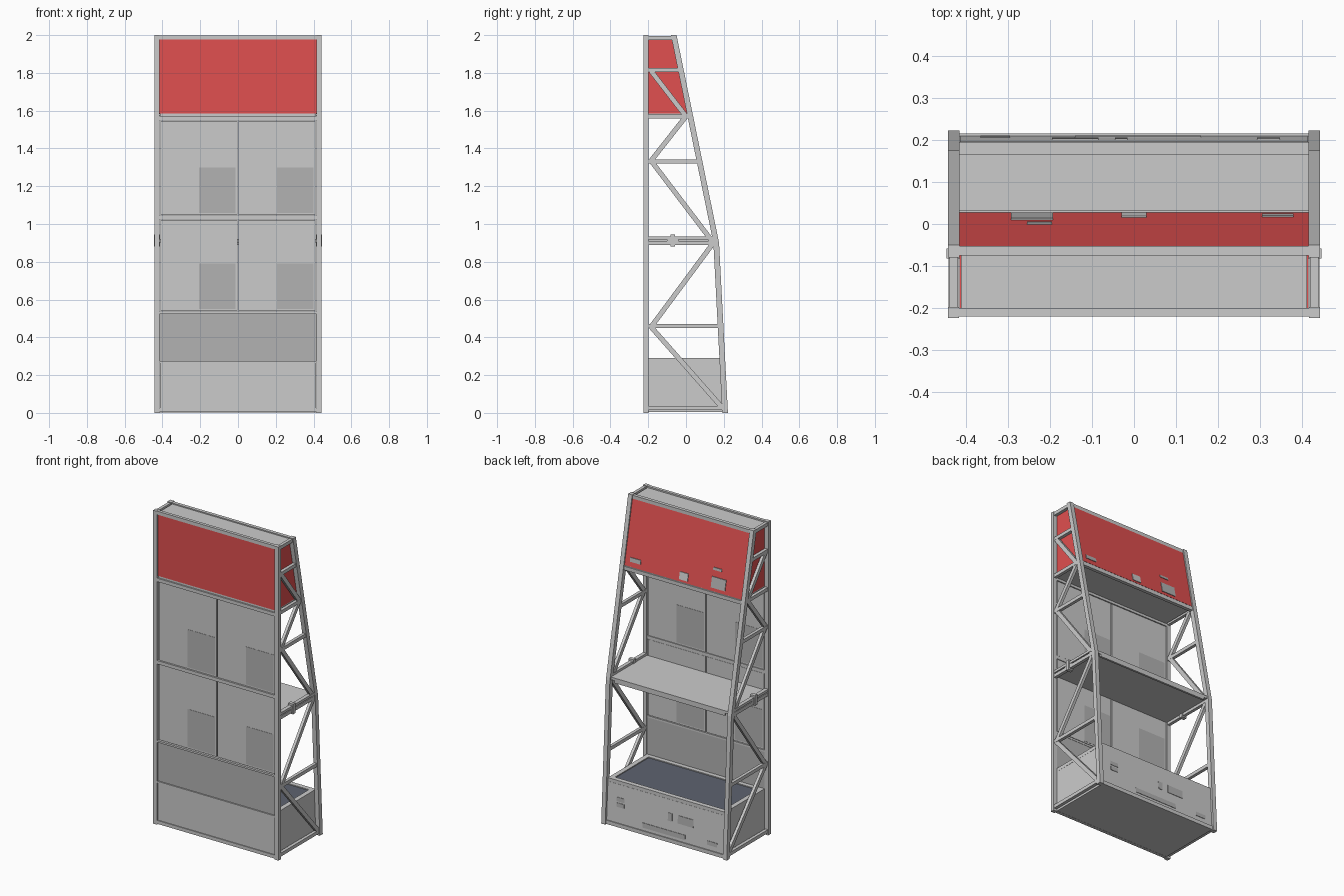
import bpy, bmesh
from mathutils import Vector, Matrix

if "Cube" in bpy.data.objects:
    bpy.data.objects.remove(bpy.data.objects["Cube"])

def material(name, rgb):
    m = bpy.data.materials.new(name)
    m.diffuse_color = (*rgb, 1)
    m.use_nodes = True
    m.node_tree.nodes["Principled BSDF"].inputs["Base Color"].default_value = m.diffuse_color
    return m

RED = material("red_panel", (0.75, 0.08, 0.08))
GLASS = material("dark_glass", (0.11, 0.125, 0.16))
SHADE = material("mid_grey", (0.45, 0.45, 0.45))

def finish(name, bm, mat=None):
    bmesh.ops.recalc_face_normals(bm, faces=bm.faces)
    me = bpy.data.meshes.new(name)
    bm.to_mesh(me)
    bm.free()
    ob = bpy.data.objects.new(name, me)
    bpy.context.collection.objects.link(ob)
    if mat:
        me.materials.append(mat)
    return ob

def box(name, x0, x1, y0, y1, z0, z1, mat=None):
    bm = bmesh.new()
    bmesh.ops.create_cube(bm, size=1, matrix=Matrix.LocRotScale(
        Vector((x0 + x1, y0 + y1, z0 + z1)) / 2, None, (x1 - x0, y1 - y0, z1 - z0)))
    return finish(name, bm, mat)

def prism(name, profile, x0, x1, mat=None):
    """Extrude a (y, z) outline along x."""
    bm = bmesh.new()
    f = bm.faces.new([bm.verts.new((x0, y, z)) for y, z in profile])
    r = bmesh.ops.extrude_face_region(bm, geom=[f])
    bmesh.ops.translate(bm, verts=[v for v in r["geom"] if isinstance(v, bmesh.types.BMVert)],
                        vec=(x1 - x0, 0, 0))
    return finish(name, bm, mat)

def strut(name, x, p, q, w, depth):
    """Bar between two (y, z) points in a side frame."""
    a, b = Vector(p), Vector(q)
    d = (b - a).normalized()
    n = Vector((-d.y, d.x)) * w / 2
    return prism(name, [a + n, b + n, b - n, a - n], x - depth / 2, x + depth / 2)

def rear_y(z):
    """Outer line of the kinked rear rail."""
    return 0.222 - 0.047 * z / 0.9 if z < 0.9 else 0.175 - 0.225 * (z - 0.9) / 1.1

def rear_plate(name, x, z, w, h, mat=None):
    """Small plate lying on the rear surface at height z."""
    pts = [(rear_y(k) + o - 0.012, k) for k, o in
           ((z - h / 2, -0.004), (z + h / 2, -0.004), (z + h / 2, 0.003), (z - h / 2, 0.003))]
    return prism(name, pts, x - w / 2, x + w / 2, mat)

# Side frames: upright, kinked rail, rungs and zigzag braces
RAIL_W = 0.03
for s, side in ((-1, "left"), (1, "right")):
    cx = s * 0.429
    box(f"front_post_{side}", cx - 0.013, cx + 0.013, -0.224, -0.198, 0, 2)
    zs = (0, 0.9, 2)
    prism(f"rear_rail_{side}", [(rear_y(z), z) for z in zs] +
          [(rear_y(z) - RAIL_W, z) for z in reversed(zs)], cx - 0.014, cx + 0.014)
    for i, z in enumerate((0.025, 0.46, 0.9, 1.33, 1.57, 1.815, 1.985)):
        strut(f"rung_{side}_{i}", cx, (-0.2, z), (rear_y(z) - 0.02, z), 0.022, 0.02)
    path = [(0.19, 0.03), (-0.185, 0.455), (0.145, 0.9), (-0.185, 1.335), (0.0, 1.57), (-0.185, 1.81)]
    for i in range(len(path) - 1):
        strut(f"brace_{side}_{i}", cx, path[i], path[i + 1], 0.026, 0.018)
    # Shelf side bars and clamp
    box(f"shelf_bar_{side}", cx - 0.012, cx + 0.012, -0.2, 0.14, 0.917, 0.933)
    box(f"shelf_clamp_{side}", cx - 0.017, cx + 0.017, -0.082, -0.058, 0.88, 0.945)
    box(f"clamp_pin_{side}", cx - 0.01, cx + 0.01, -0.1, -0.04, 0.905, 0.917)

# Rails across the width
for i, z in enumerate((0.015, 0.27, 0.53, 1.035, 1.56, 1.988)):
    h = 0.006 if z in (0.27, 0.53) else 0.011
    box(f"front_cross_rail_{i}", -0.417, 0.417, -0.22, -0.2, z - h, z + h)
for i, z in enumerate((0.015, 1.565, 1.985)):
    y = rear_y(z)
    box(f"rear_cross_rail_{i}", -0.417, 0.417, y - 0.028, y - 0.006, z - 0.012, z + 0.012)

# Wall panels, each with an inset patch
for r, (z0, z1) in enumerate(((0.54, 1.022), (1.048, 1.545))):
    for c, (x0, x1) in enumerate(((-0.41, -0.003), (0.003, 0.41))):
        box(f"wall_panel_{r}_{c}", x0, x1, -0.212, -0.202, z0, z1)
        xm, zm = (x0 + x1) / 2, z0 + 0.25
        box(f"front_patch_{r}_{c}", xm, x1 - 0.01, -0.2135, -0.2115, z0 + 0.01, zm, SHADE)
        box(f"rear_patch_{r}_{c}", x0 + 0.01, xm, -0.2025, -0.2005, z0 + 0.01, zm, SHADE)
box("lower_wall_panel", -0.415, 0.415, -0.212, -0.202, 0.276, 0.524, SHADE)

# Base cabinet with rim and glass top
prism("base_cabinet", [(-0.214, 0.005), (rear_y(0) - 0.012, 0.005),
                       (rear_y(0.268) - 0.012, 0.268), (-0.214, 0.268)], -0.414, 0.414)
for s, side in ((-1, "left"), (1, "right")):
    box(f"cabinet_rim_{side}", s * 0.4 - 0.015, s * 0.4 + 0.015, -0.2, 0.195, 0.268, 0.29)
box("cabinet_rim_front", -0.385, 0.385, -0.2, -0.172, 0.268, 0.29)
box("cabinet_rim_rear", -0.385, 0.385, 0.165, 0.195, 0.268, 0.29)
box("cabinet_glass", -0.385, 0.385, -0.172, 0.165, 0.27, 0.284, GLASS)

# Small plates on the cabinet rear
for i, (x, z, w, h) in enumerate(((0.32, 0.175, 0.055, 0.025), (0.32, 0.14, 0.055, 0.025),
                                  (-0.03, 0.16, 0.03, 0.05), (-0.14, 0.16, 0.11, 0.05),
                                  (0.01, 0.06, 0.3, 0.03), (-0.33, 0.07, 0.07, 0.025))):
    rear_plate(f"cabinet_plate_{i}", x, z, w, h, SHADE)

# Working shelf
box("shelf", -0.415, 0.415, -0.2, 0.165, 0.903, 0.92)
box("shelf_rear_lip", -0.39, 0.39, 0.152, 0.165, 0.888, 0.903)

# Header box: grey core, red skins
def header_y(z, o=0):
    return rear_y(z) - 0.012 + o

prism("header_core", [(-0.211, 1.565), (header_y(1.565), 1.565),
                      (header_y(1.99), 1.99), (-0.211, 1.99)], -0.412, 0.412)
box("header_front_skin", -0.415, 0.415, -0.215, -0.21, 1.585, 1.98, RED)
prism("header_rear_skin", [(header_y(1.582, -0.002), 1.582), (header_y(1.582, 0.004), 1.582),
                           (header_y(1.978, 0.004), 1.978), (header_y(1.978, -0.002), 1.978)],
      -0.415, 0.415, RED)
for s, side in ((-1, "left"), (1, "right")):
    prism(f"header_side_skin_{side}", [(-0.21, 1.585), (header_y(1.585), 1.585),
                                       (header_y(1.98), 1.98), (-0.21, 1.98)],
          s * 0.411, s * 0.415, RED)

# Small plates on the header rear
for i, (x, z, w, h, m) in enumerate(((-0.243, 1.635, 0.1, 0.065, SHADE), (-0.225, 1.715, 0.06, 0.015, SHADE),
                                     (0.0, 1.618, 0.06, 0.045, None), (0.342, 1.625, 0.075, 0.025, SHADE))):
    ob = rear_plate(f"header_plate_{i}", x, z, w, h, m)
    ob.location.y = 0.005
